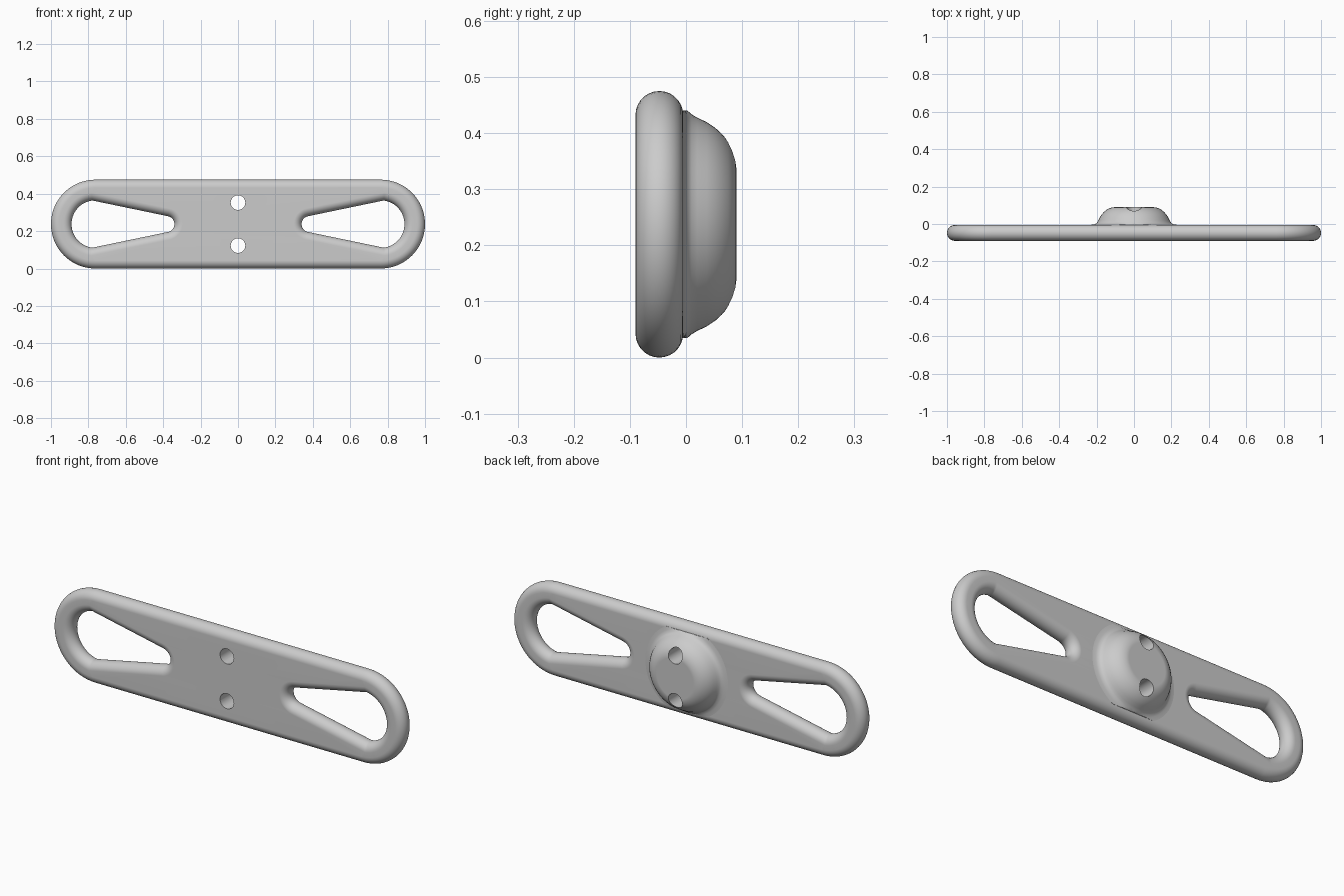
import bpy, bmesh
from math import sin, cos, pi, radians
from mathutils import Matrix

if "Cube" in bpy.data.objects:
    bpy.data.objects.remove(bpy.data.objects["Cube"], do_unlink=True)

MID_Z = 0.2375                  # height of the long axis
FRONT, BACK = -0.09, -0.005     # plate faces
ROUND = (BACK - FRONT) / 2      # fully rounded edges

grey = bpy.data.materials.new("plain grey")
grey.use_nodes = True
grey.diffuse_color = (0.6, 0.6, 0.6, 1)
grey.node_tree.nodes["Principled BSDF"].inputs["Base Color"].default_value = (0.6, 0.6, 0.6, 1)


def make_object(name, bm):
    bmesh.ops.recalc_face_normals(bm, faces=bm.faces)
    mesh = bpy.data.meshes.new(name)
    bm.to_mesh(mesh)
    bm.free()
    mesh.materials.append(grey)
    obj = bpy.data.objects.new(name, mesh)
    bpy.context.collection.objects.link(obj)
    return obj


def arc(cx, r, start, end, n):
    angles = [radians(start + (end - start) * i / n) for i in range(n + 1)]
    return [(cx + r * cos(a), MID_Z + r * sin(a)) for a in angles]


def outline(inset):
    r = MID_Z - inset
    return arc(1 - MID_Z, r, -90, 90, 40) + arc(MID_Z - 1, r, 90, 270, 40)


def grip_hole(side):
    def loop(grow):
        pts = arc(0.763, 0.127 + grow, -83, 83, 32)
        pts += arc(0.383, 0.043 + grow, 101.7, 258.3, 20)
        return [(side * x, z) for x, z in pts]
    return loop


def bridge(bm, a, b):
    for i in range(len(a)):
        j = (i + 1) % len(a)
        bm.faces.new((a[i], a[j], b[j], b[i]))


# Handle plate: each outline is swept round a half circle, then both faces are filled
bm = bmesh.new()
STEPS = 14
caps = ([], [])
for loop in (outline, grip_hole(1), grip_hole(-1)):
    rings = []
    for s in range(STEPS + 1):
        t = pi * s / STEPS
        y = (FRONT + BACK) / 2 - ROUND * cos(t)
        rings.append([bm.verts.new((x, y, z)) for x, z in loop(ROUND * (1 - sin(t)))])
    for a, b in zip(rings, rings[1:]):
        bridge(bm, a, b)
    for cap, ring in zip(caps, (rings[0], rings[-1])):
        cap += [bm.edges.get((ring[i - 1], ring[i])) for i in range(len(ring))]
for cap in caps:
    bmesh.ops.triangle_fill(bm, edges=cap, use_beauty=True)
plate = make_object("handle_plate", bm)

# Mounting boss: a round dome with a flared foot, trimmed to the plate's flat height
profile = [(0.235, -0.02), (0.235, -0.005), (0.217, -0.003), (0.203, 0.002), (0.196, 0.01),
           (0.19, 0.02), (0.182, 0.037), (0.172, 0.052), (0.161, 0.064), (0.148, 0.075),
           (0.134, 0.083), (0.119, 0.088), (0.104, 0.09)]
bm = bmesh.new()
SEG = 72
rings = []
for r, y in profile:
    ring = []
    for i in range(SEG):
        a = 2 * pi * i / SEG
        z = max(-0.203, min(0.203, r * sin(a)))
        ring.append(bm.verts.new((r * cos(a), y, MID_Z + z)))
    rings.append(ring)
for a, b in zip(rings, rings[1:]):
    bridge(bm, a, b)
bm.faces.new(rings[0])
bm.faces.new(rings[-1])
boss = make_object("mounting_boss", bm)

# Two screw holes through plate and boss
bm = bmesh.new()
for side in (1, -1):
    place = Matrix.Translation((0, 0, MID_Z + side * 0.115)) @ Matrix.Rotation(pi / 2, 4, 'X')
    bmesh.ops.create_cone(bm, cap_ends=True, segments=32, radius1=0.039, radius2=0.039,
                          depth=0.5, matrix=place)
cutter = make_object("screw_hole_cutter", bm)
cutter.hide_render = True

for obj in (plate, boss):
    bpy.ops.object.select_all(action='DESELECT')
    bpy.context.view_layer.objects.active = obj
    obj.select_set(True)
    cut = obj.modifiers.new("screw holes", 'BOOLEAN')
    cut.object = cutter
    cut.operation = 'DIFFERENCE'
    cut.solver = 'EXACT'
    bpy.ops.object.modifier_apply(modifier=cut.name)
    bpy.ops.object.shade_smooth_by_angle(angle=radians(35))
    even = obj.modifiers.new("flat face shading", 'WEIGHTED_NORMAL')
    even.keep_sharp = True

bpy.data.objects.remove(cutter, do_unlink=True)
